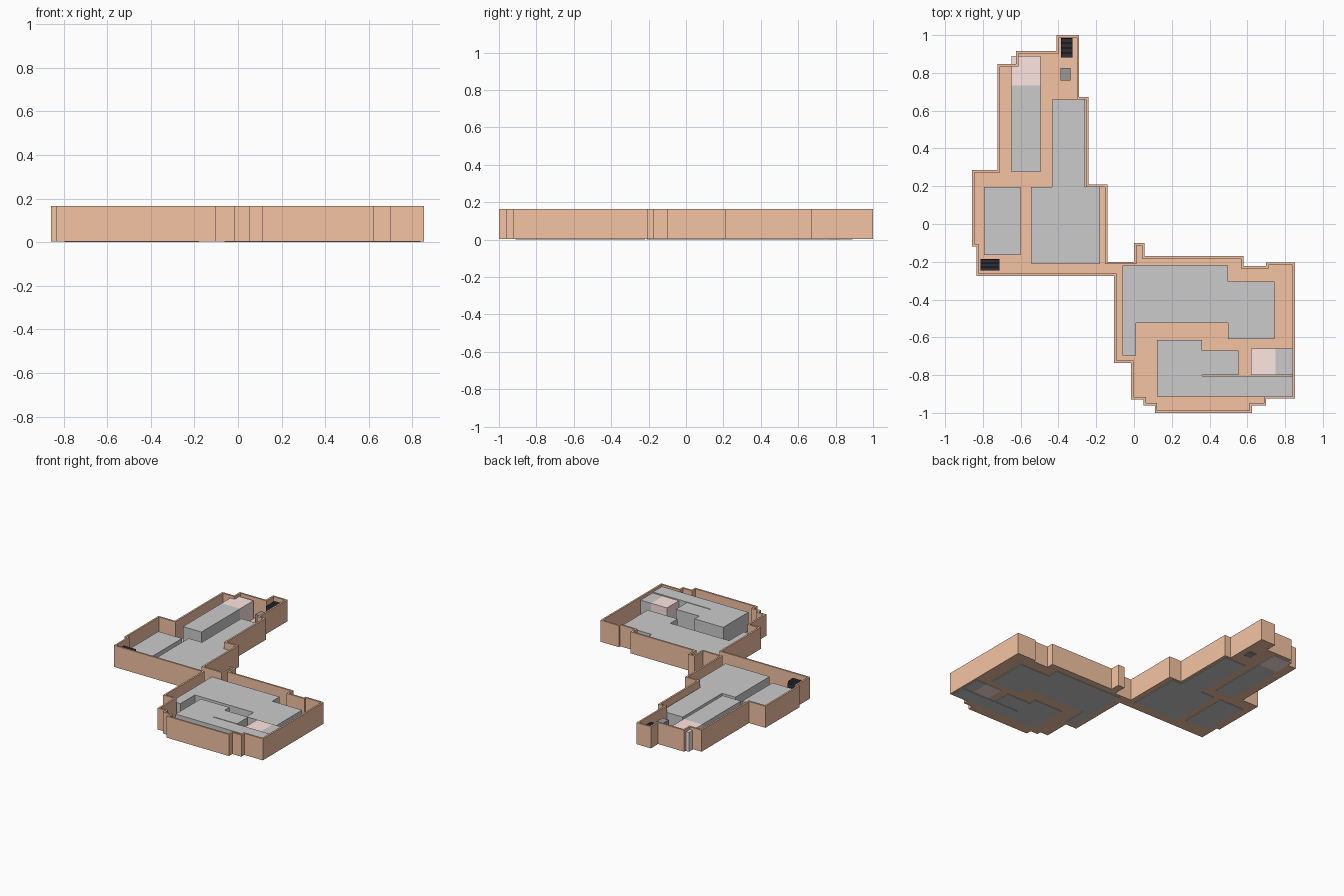
import bpy, bmesh
from mathutils import Vector

if "Cube" in bpy.data.objects:
    bpy.data.objects.remove(bpy.data.objects["Cube"])


def material(name, rgb):
    m = bpy.data.materials.new(name)
    m.diffuse_color = (*rgb, 1)
    m.use_nodes = True
    m.node_tree.nodes["Principled BSDF"].inputs["Base Color"].default_value = m.diffuse_color
    return m


ORANGE = material("terracotta", (0.91, 0.55, 0.37))
PINK = material("pale_pink", (1.0, 0.79, 0.76))
BLACK = material("black", (0.03, 0.03, 0.035))
DARK = material("dark_grey", (0.32, 0.32, 0.32))


def finish(bm, name, mat=None):
    bmesh.ops.recalc_face_normals(bm, faces=bm.faces)
    me = bpy.data.meshes.new(name)
    bm.to_mesh(me)
    bm.free()
    ob = bpy.data.objects.new(name, me)
    bpy.context.collection.objects.link(ob)
    if mat:
        me.materials.append(mat)
    return ob


def loft(name, rings, mat=None):
    """Join equal-length (outline, z) rings with quads and cap both ends."""
    bm = bmesh.new()
    loops = [[bm.verts.new((x, y, z)) for x, y in pts] for pts, z in rings]
    n = len(loops[0])
    for a, b in zip(loops, loops[1:]):
        for i in range(n):
            j = (i + 1) % n
            bm.faces.new((a[i], a[j], b[j], b[i]))
    bm.faces.new(loops[0])
    bm.faces.new(loops[-1])
    return finish(bm, name, mat)


def block(name, pts, top, bottom=0.0, mat=None):
    return loft(name, [(pts, bottom), (pts, top)], mat)


def rect(x0, x1, y0, y1):
    return [(x0, y0), (x1, y0), (x1, y1), (x0, y1)]


def inset(pts, t):
    """Inward offset of a clockwise right-angled outline."""
    out = []
    for i, p in enumerate(pts):
        p = Vector(p)
        d0 = (p - Vector(pts[i - 1])).normalized()
        d1 = (Vector(pts[(i + 1) % len(pts)]) - p).normalized()
        out.append((p.x + t * (d0.y + d1.y), p.y - t * (d0.x + d1.x)))
    return out


# Stepped outline as alternating moves: x, then y, clockwise from the back wing
moves = [-0.29, 0.673, -0.24, 0.21, -0.14, -0.2, 0.0, -0.1, 0.055, -0.17,
         0.58, -0.222, 0.70, -0.205, 0.853, -0.925, 0.70, -0.96, 0.625, -1.0,
         0.11, -0.96, 0.05, -0.928, -0.015, -0.735, -0.105, -0.275,
         -0.835, -0.12, -0.857, 0.285, -0.722, 0.847, -0.625, 0.915,
         -0.41, 1.0]
outline, x, y = [], -0.41, 1.0
for i, v in enumerate(moves):
    x, y = (v, y) if i % 2 == 0 else (x, v)
    outline.append((x, y))

# Perimeter wall with floor
inner = inset(outline, 0.013)
loft("parapet_wall_and_floor",
     [(outline, 0.004), (outline, 0.165), (inner, 0.165), (inner, 0.01)], ORANGE)

# Blocks in the back wing
block("back_main_block",
      [(-0.435, 0.66), (-0.26, 0.66), (-0.26, 0.195), (-0.18, 0.195),
       (-0.18, -0.21), (-0.545, -0.21), (-0.545, 0.195), (-0.435, 0.195)], 0.115)
block("back_tall_block", rect(-0.648, -0.495, 0.275, 0.733), 0.145)
block("back_pink_block", rect(-0.648, -0.495, 0.733, 0.89), 0.145, mat=PINK)
block("back_side_block", rect(-0.795, -0.6, -0.165, 0.195), 0.10)

# Blocks in the front wing
block("front_main_block",
      [(-0.062, -0.22), (0.497, -0.22), (0.497, -0.305), (0.745, -0.305),
       (0.745, -0.61), (0.497, -0.61), (0.497, -0.525), (0.01, -0.525),
       (0.01, -0.695), (-0.062, -0.695)], 0.115)
block("front_stepped_block",
      [(0.122, -0.615), (0.36, -0.615), (0.36, -0.67), (0.553, -0.67),
       (0.553, -0.8), (0.36, -0.8), (0.36, -0.806), (0.838, -0.806),
       (0.838, -0.912), (0.122, -0.912)], 0.15)
block("front_pink_block", rect(0.62, 0.75, -0.8, -0.66), 0.145, mat=PINK)
block("front_end_block", rect(0.75, 0.838, -0.8, -0.66), 0.145)

# Rooftop equipment: dark cabinet and two slatted black units
block("dark_cabinet", rect(-0.39, -0.335, 0.76, 0.825), 0.12, mat=DARK)


def slatted_unit(name, x0, x1, y0, y1, count, top):
    block(name + "_base", rect(x0, x1, y0, y1), top - 0.015, 0.008, BLACK)
    step = (y1 - y0) / count
    for i in range(count):
        a = y0 + i * step
        block(f"{name}_slat_{i}", rect(x0, x1, a, a + step * 0.85),
              top, top - 0.015, BLACK)


slatted_unit("back_vent", -0.386, -0.325, 0.882, 0.985, 4, 0.135)
slatted_unit("side_vent", -0.812, -0.712, -0.246, -0.184, 3, 0.135)
